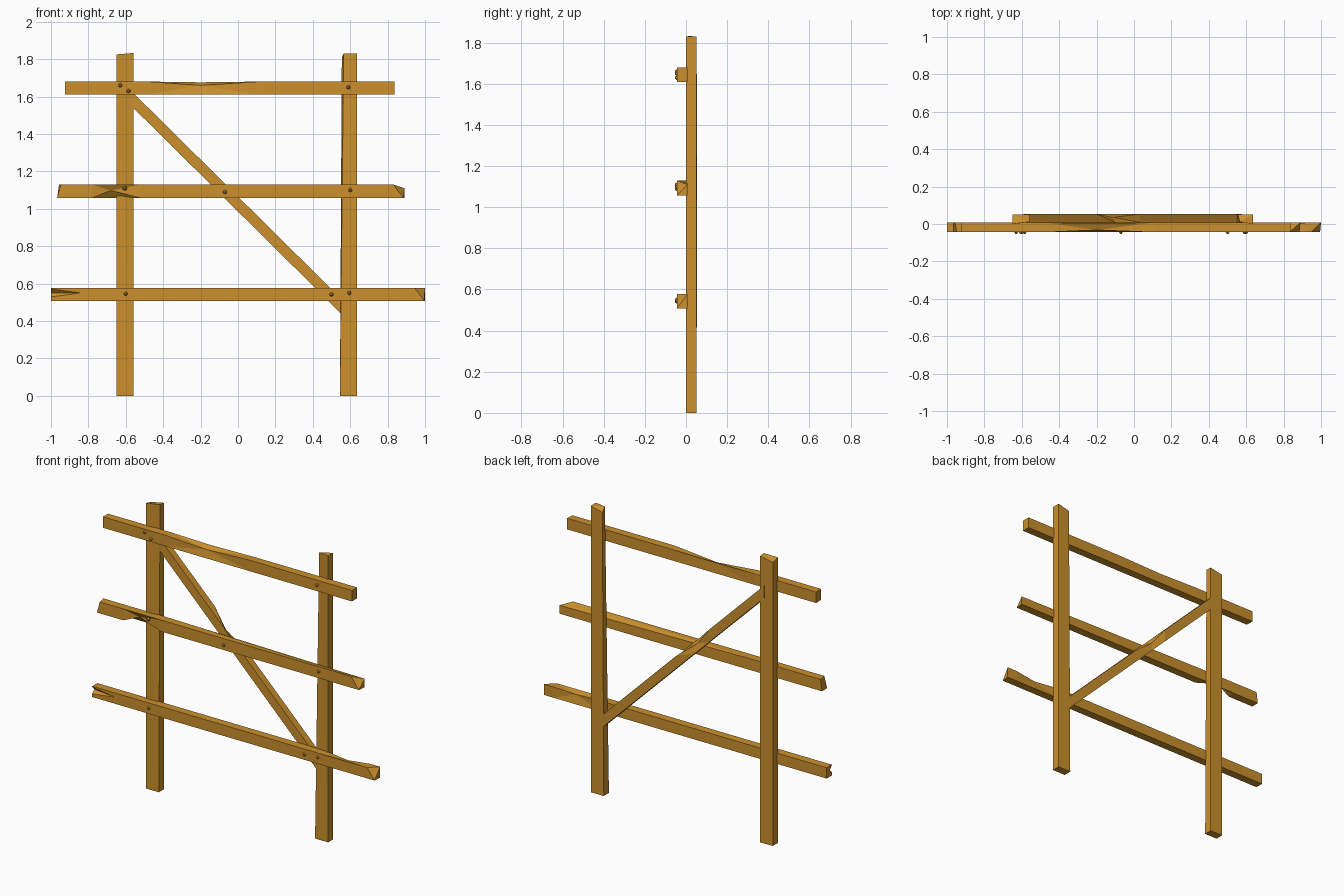
import bpy, bmesh, math
from mathutils import Matrix

cube = bpy.data.objects.get("Cube")
if cube:
    bpy.data.objects.remove(cube, do_unlink=True)

wood = bpy.data.materials.new("warm_wood")
wood.use_nodes = True
color = (0.6, 0.28, 0.027, 1)
wood.diffuse_color = color
wood.node_tree.nodes["Principled BSDF"].inputs["Base Color"].default_value = color


def finish(name, bm):
    bmesh.ops.recalc_face_normals(bm, faces=bm.faces)
    mesh = bpy.data.meshes.new(name)
    bm.to_mesh(mesh)
    bm.free()
    mesh.materials.append(wood)
    obj = bpy.data.objects.new(name, mesh)
    bpy.context.collection.objects.link(obj)
    return obj


def beam(name, stations, a, b, place, chips):
    """Four-sided beam along stations; corners run (a0,b0) (a1,b0) (a1,b1) (a0,b1).
    chips maps (station, corner) to a shift that knocks the corner in."""
    bm = bmesh.new()
    corners = [(a[0], b[0]), (a[1], b[0]), (a[1], b[1]), (a[0], b[1])]
    rings = []
    for i, s in enumerate(stations):
        ring = []
        for k, (u, v) in enumerate(corners):
            vert = bm.verts.new(place(s, u, v))
            for axis, shift in enumerate(chips.get((i, k), (0, 0, 0))):
                vert.co[axis] += shift
            ring.append(vert)
        rings.append(ring)
    for r, q in zip(rings, rings[1:]):
        for k in range(4):
            bm.faces.new((r[k], r[k - 1], q[k - 1], q[k]))
    bm.faces.new(rings[0])
    bm.faces.new(rings[-1])
    bmesh.ops.recalc_face_normals(bm, faces=bm.faces)
    bmesh.ops.triangulate(bm, faces=bm.faces)
    bmesh.ops.dissolve_limit(bm, angle_limit=math.radians(0.5),
                             verts=bm.verts, edges=bm.edges)
    return finish(name, bm)


def rail(name, stations, z, chips):
    return beam(name, stations, (-0.044, 0.008), z, lambda s, u, v: (s, u, v), chips)


def post(name, x, chips):
    return beam(name, (0, 1.83), x, (0, 0.052), lambda s, u, v: (u, v, s), chips)


# Upright posts with worn tops
post("right_post", (-0.65, -0.56),
     {(1, 0): (0, 0, -0.005), (1, 1): (0, 0.012, 0.003), (1, 3): (0, 0, -0.018)})
left_post = post("left_post", (0.545, 0.637),
                 {(1, 0): (0.02, 0.012, 0), (1, 3): (0.01, 0, -0.02)})

# Horizontal rails with chipped edges and split ends
rail("top_rail", (-0.925, -0.48, -0.2, 0.11, 0.836), (1.61, 1.68),
     {(2, 3): (0, 0.012, -0.02), (2, 2): (0, -0.004, -0.004)})
rail("middle_rail", (-0.967, -0.78, -0.68, -0.52, 0.89), (1.057, 1.13),
     {(2, 0): (0, 0.02, 0.04), (0, 3): (0.02, 0, 0), (0, 2): (0.01, 0, 0),
      (4, 3): (-0.06, 0, 0), (4, 2): (0, 0, -0.02), (4, 0): (-0.005, 0, 0)})
bottom_rail = rail("bottom_rail", (-1, 0.6, 0.78, 0.93, 1), (0.508, 0.577),
                   {(2, 2): (0, -0.012, -0.012), (4, 3): (-0.055, 0, 0),
                    (4, 0): (-0.005, 0, 0)})

# Wedge split in the end of the bottom rail
bm = bmesh.new()
bmesh.ops.create_cone(bm, cap_ends=True, segments=4, radius1=0.024, radius2=0, depth=0.18,
                      matrix=Matrix.Translation((-0.93, -0.044, 0.55))
                      @ Matrix.Rotation(math.pi / 2, 4, "Y"))
cutter = finish("split_cutter", bm)
cutter.hide_render = True
split = bottom_rail.modifiers.new("split", "BOOLEAN")
split.operation = "DIFFERENCE"
split.solver = "EXACT"
split.object = cutter
bpy.context.view_layer.objects.active = bottom_rail
bpy.ops.object.modifier_apply(modifier="split")
bpy.data.objects.remove(cutter, do_unlink=True)

# Diagonal brace, its ends lapping onto the posts
beam("diagonal_brace", (-0.59, -0.2, -0.1, 0.03, 0.575), (0.009, 0.0535), (-0.04, 0.04),
     lambda s, u, v: (s, u, 1.025 - 0.99 * s + v),
     {(2, 2): (-0.01, -0.018, -0.018)})

# Faceted nail heads
nails = [(-0.63, 1.66), (-0.585, 1.63), (0.59, 1.65),
         (-0.605, 1.11), (-0.07, 1.09), (0.6, 1.1),
         (-0.6, 0.545), (0.5, 0.542), (0.595, 0.55)]
for i, (x, z) in enumerate(nails):
    bm = bmesh.new()
    bmesh.ops.create_cone(bm, cap_ends=True, segments=6, radius1=0.013, radius2=0.005,
                          depth=0.012, matrix=Matrix.Translation((x, -0.0475, z))
                          @ Matrix.Rotation(math.pi / 2, 4, "X"))
    finish(f"nail_{i + 1}", bm)
